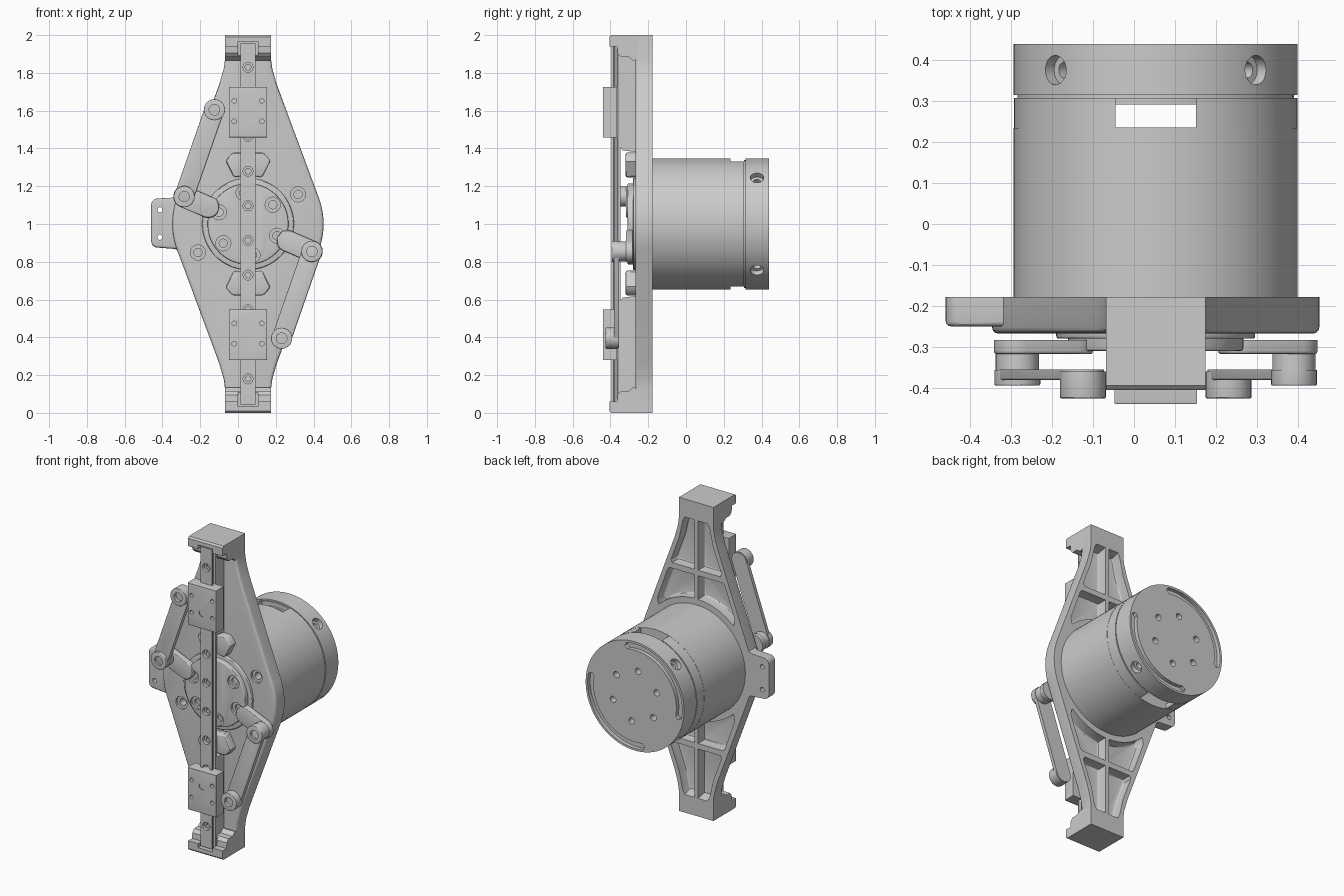
import bpy, bmesh
from math import sin, cos, radians, atan2, pi
from mathutils import Matrix, Vector

if "Cube" in bpy.data.objects:
    bpy.data.objects.remove(bpy.data.objects["Cube"])

CX, CZ = 0.053, 1.0          # main axis of the mechanism


def make(name, bm):
    bmesh.ops.recalc_face_normals(bm, faces=bm.faces)
    me = bpy.data.meshes.new(name)
    bm.to_mesh(me)
    bm.free()
    ob = bpy.data.objects.new(name, me)
    bpy.context.collection.objects.link(ob)
    return ob


def prism(name, pts, lo, hi, axis='y', bevel=0):
    """Extrude a closed profile along an axis, optionally rounding the rim at lo."""
    to3d = {'x': lambda a, b, d: (d, a, b), 'y': lambda a, b, d: (a, d, b),
            'z': lambda a, b, d: (a, b, d)}[axis]
    bm = bmesh.new()
    n = len(pts)
    v0 = [bm.verts.new(to3d(a, b, lo)) for a, b in pts]
    v1 = [bm.verts.new(to3d(a, b, hi)) for a, b in pts]
    rim = bm.faces.new(v0)
    bm.faces.new(v1)
    for i in range(n):
        j = (i + 1) % n
        bm.faces.new((v0[i], v0[j], v1[j], v1[i]))
    bmesh.ops.recalc_face_normals(bm, faces=bm.faces)
    if bevel:
        bmesh.ops.bevel(bm, geom=list(rim.edges), offset=bevel, segments=3,
                        profile=0.5, affect='EDGES')
    return make(name, bm)


def box(name, x0, x1, y0, y1, z0, z1, bevel=0):
    return prism(name, [(x0, z0), (x1, z0), (x1, z1), (x0, z1)], y0, y1, bevel=bevel)


def arc(x, z, r, a0, a1, n):
    return [(x + r * cos(radians(a0 + (a1 - a0) * i / n)),
             z + r * sin(radians(a0 + (a1 - a0) * i / n))) for i in range(n + 1)]


def disc(name, x, z, r, y0, y1, n=32, bevel=0):
    return prism(name, arc(x, z, r, 0, 360, n)[:-1], y0, y1, bevel=bevel)


def capsule(p, q, r):
    a = atan2(q[1] - p[1], q[0] - p[0]) * 180 / pi
    return arc(*q, r, a - 90, a + 90, 12) + arc(*p, r, a + 90, a + 270, 12)


def cut(ob, cutters):
    """Subtract a set of non-overlapping cutters, then delete them."""
    for o in bpy.context.selected_objects:
        o.select_set(False)
    for c in cutters:
        c.select_set(True)
    bpy.context.view_layer.objects.active = cutters[0]
    if len(cutters) > 1:
        bpy.ops.object.join()
    tool = cutters[0]
    tool.hide_render = True
    m = ob.modifiers.new("cut", 'BOOLEAN')
    m.object, m.operation, m.solver = tool, 'DIFFERENCE', 'EXACT'
    bpy.context.view_layer.objects.active = ob
    bpy.ops.object.modifier_apply(modifier=m.name)
    bpy.data.objects.remove(tool)


def drill(ob, spots, r, y0, y1, n=24):
    cut(ob, [disc("drill", x, z, r, y0, y1, n) for x, z in spots])


def screw_holes(ob, spots, face, depth):
    drill(ob, spots, 0.04, face - 0.05, face + 0.015)
    drill(ob, spots, 0.022, face - 0.05, face + depth)


def rel(pts, sx=1, sz=1):
    return [(CX + sx * x, CZ + sz * z) for x, z in pts]


# base plate: diamond outline with a round middle
quarter = [(0.122, 0.99), (0.122, 0.87), (0.129, 0.82), (0.152, 0.74)] + \
    [(x, z) for x, z in arc(0, 0, 0.4, 20, 0, 8)]
right = quarter + [(x, -z) for x, z in quarter[-2::-1]]
plate = prism("base_plate", rel(right + [(-x, z) for x, z in right[::-1]]),
              -0.268, -0.178, bevel=0.016)
pockets = []
for sx in (1, -1):
    for sz in (1, -1):
        upper = [(0.013, 0.885), (0.08, 0.885), (0.094, 0.86), (0.12, 0.745),
                 (0.178, 0.59), (0.17, 0.57), (0.013, 0.57)]
        lower = [(0.013, 0.535), (0.19, 0.535), (0.202, 0.52), (0.272, 0.325),
                 (0.27, 0.3)] + arc(0, 0, 0.385, 47, 88, 8)
        for p in (upper, lower):
            pockets.append(prism("pocket", rel(p, sx, sz), -0.245, -0.1, bevel=0.008))
cut(plate, pockets)
screw_holes(plate, [(0.318, 1.157), (-0.212, 0.849)], -0.268, 0.07)

# side ear with two holes
ear = prism("side_ear", [(-0.28, 0.84), (-0.335, 0.868)] + arc(-0.425, 0.91, 0.035, 270, 180, 6)
            + arc(-0.425, 1.1, 0.035, 180, 90, 6) + [(-0.335, 1.14), (-0.28, 1.17)],
            -0.25, -0.178, bevel=0.012)
drill(ear, [(-0.413, 1.075), (-0.413, 0.93)], 0.014, -0.3, -0.1)

# hooked end blocks and the rib that carries the rail
for sz, tag in ((1, "top"), (-1, "bottom")):
    side = [(-0.178, 1), (-0.395, 1), (-0.405, 0.99), (-0.405, 0.94), (-0.365, 0.94),
            (-0.362, 0.905), (-0.345, 0.885), (-0.305, 0.885), (-0.28, 0.865), (-0.178, 0.885)]
    block = prism("end_block_" + tag, [(y, CZ + sz * z) for y, z in side],
                  CX - 0.122, CX + 0.122, 'x')
    za, zb = sorted((CZ + sz * 0.8, CZ + sz * 0.965))
    cut(block, [box("notch", CX - 0.052, CX + 0.052, -0.5, -0.35, za, zb)])
    rib = [(-0.26, 0.38), (-0.335, 0.39), (-0.35, 0.41), (-0.35, 0.93), (-0.26, 0.93)]
    prism("rail_rib_" + tag, [(y, CZ + sz * z) for y, z in rib], CX - 0.037, CX + 0.037, 'x')

# stop pads above and below the hub
pad = [(-0.118, 0.33), (-0.112, 0.345), (-0.088, 0.372), (-0.075, 0.378)]
pad += [(-x, z) for x, z in pad[::-1]] + [(0.08, 0.255), (0.065, 0.247), (0, 0.258),
                                          (-0.065, 0.247), (-0.08, 0.255)]
for sz, tag in ((1, "top"), (-1, "bottom")):
    prism("stop_pad_" + tag, rel(pad, 1, sz), -0.32, -0.26, bevel=0.01)

# rotating hub
disc("hub_ring", CX, CZ, 0.243, -0.28, -0.25, 64, 0.006)
hub = disc("hub_disc", CX, CZ, 0.214, -0.31, -0.26, 64, 0.006)
bolts = [(CX + 0.166 * cos(radians(a)), CZ + 0.166 * sin(radians(a)))
         for a in range(38, 398, 60)]
screw_holes(hub, bolts, -0.31, 0.04)

# crank arms, pins, links and rollers, repeated at half a turn
for s, tag in ((1, "left"), (-1, "right")):
    root, a, b = rel([(s * -0.21, s * 0.09), (s * -0.338, s * 0.145), (s * -0.178, s * 0.605)])
    prism("crank_arm_" + tag, capsule(root, a, 0.058), -0.318, -0.283, bevel=0.008)
    disc("crank_pin_" + tag, *a, 0.053, -0.36, -0.315)
    prism("link_" + tag, capsule(a, b, 0.052), -0.381, -0.356, bevel=0.005)
    boss = disc("link_boss_" + tag, *a, 0.056, -0.395, -0.357, 32, 0.004)
    drill(boss, [a], 0.027, -0.5, -0.38)
    roller = disc("roller_" + tag, *b, 0.056, -0.426, -0.36, 32, 0.003)
    drill(roller, [b], 0.028, -0.5, -0.405)

# guide rail with waisted sides and a row of screw holes
half = [(0.04, -0.395), (0.04, -0.383), (0.032, -0.376), (0.032, -0.366), (0.04, -0.36), (0.04, -0.347)]
rail = prism("guide_rail", [(CX + x, y) for x, y in half] + [(CX - x, y) for x, y in half[::-1]],
             0.045, 1.955, 'z')
spots = [(CX, 0.18 + 0.1833 * i) for i in range(10)]
drill(rail, spots, 0.026, -0.5, -0.375)
drill(rail, spots, 0.015, -0.5, -0.36)

# carriages
for zc, dz, tag in ((1.592, -0.037, "top"), (0.414, 0.037, "bottom")):
    car = box("carriage_" + tag, CX - 0.101, CX + 0.101, -0.44, -0.364, zc - 0.134, zc + 0.134, 0.003)
    drill(car, [(CX + sx * 0.073, zc + 0.006 + sz * 0.054) for sx in (1, -1) for sz in (1, -1)],
          0.012, -0.5, -0.4, 16)
    drill(car, [(CX, zc + dz)], 0.02, -0.5, -0.435)

# motor housing
disc("motor_body", CX, CZ, 0.347, -0.2, 0.235, 96)

# slotted ring, open at the top and bottom
ring = disc("slotted_ring", CX, CZ, 0.346, 0.232, 0.308, 96)
cut(ring, [disc("bore", CX, CZ, 0.315, 0.2, 0.4, 96)])
cut(ring, [box("window", -0.045, 0.151, 0.236, 0.35, 0.4, 1.6)])

# end cap with a spigot, radial screw holes and curved slots
disc("cap_spigot", CX, CZ, 0.312, 0.292, 0.32, 96)
disc("cap_neck", CX, CZ, 0.338, 0.306, 0.318, 96)
cap = disc("end_cap", CX, CZ, 0.347, 0.315, 0.44, 96)
for r, inner in ((0.036, 0.315), (0.02, 0.26)):
    tools = []
    for ang in (45, 135, 225, 315):
        t = disc("drill", 0, 0, r, -0.45, -inner, 24)
        # swing the drill from -y onto the radial direction
        rot = Vector((0, -1, 0)).rotation_difference(
            Vector((cos(radians(ang)), 0, sin(radians(ang))))).to_matrix().to_4x4()
        t.data.transform(Matrix.Translation((CX, 0.376, CZ)) @ rot)
        tools.append(t)
    cut(cap, tools)
cut(cap, [prism("slot", arc(CX, CZ, 0.333, m - 55, m + 55, 32) + arc(CX, CZ, 0.313, m + 58, m + 58, 1)[:1]
                + arc(CX, CZ, 0.293, m + 55, m - 55, 32) + arc(CX, CZ, 0.313, m - 58, m - 58, 1)[:1],
                0.415, 0.5) for m in (135, 315)])
drill(cap, bolts, 0.02, 0.39, 0.5)

# smooth shading with sharp edges kept
bpy.ops.object.select_all(action='SELECT')
bpy.context.view_layer.objects.active = plate
bpy.ops.object.shade_smooth_by_angle(angle=radians(30))
